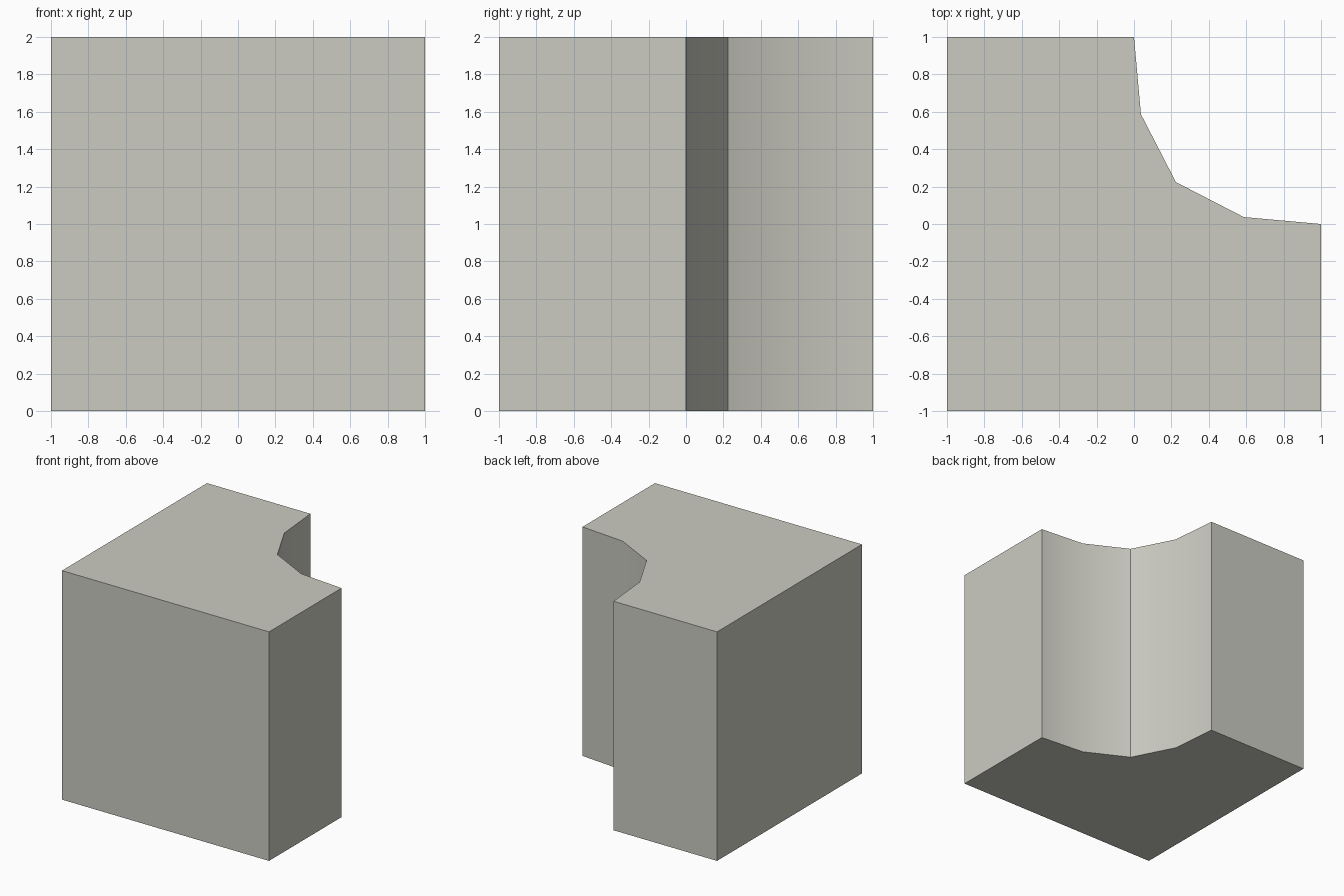
import bpy, bmesh, math

if "Cube" in bpy.data.objects:
    bpy.data.objects.remove(bpy.data.objects["Cube"])

# Half of the concave corner curve, mirrored across the x = y diagonal
half = [(1.0, 0.0), (0.587, 0.037), (0.222, 0.226)]
curve = half[:-1] + [(0.224, 0.224)] + [(y, x) for x, y in reversed(half[:-1])]
profile = [(-1, -1), (1, -1)] + curve + [(-1, 1)]

# Block: extrude the profile upwards
bm = bmesh.new()
base = bm.faces.new([bm.verts.new((x, y, 0)) for x, y in profile])
top = bmesh.ops.extrude_face_region(bm, geom=[base], use_keep_orig=True)
bmesh.ops.translate(bm, vec=(0, 0, 2),
                    verts=[g for g in top["geom"] if isinstance(g, bmesh.types.BMVert)])
bmesh.ops.recalc_face_normals(bm, faces=bm.faces)
mesh = bpy.data.meshes.new("coved_block")
bm.to_mesh(mesh)
bm.free()

block = bpy.data.objects.new("coved_block", mesh)
bpy.context.collection.objects.link(block)

# Single stone grey colour
stone = bpy.data.materials.new("stone_grey")
stone.diffuse_color = (0.60, 0.60, 0.54, 1)
stone.use_nodes = True
stone.node_tree.nodes["Principled BSDF"].inputs["Base Color"].default_value = stone.diffuse_color
mesh.materials.append(stone)

# Smooth the cove but keep its middle crease and the block edges sharp
bpy.context.view_layer.objects.active = block
block.select_set(True)
bpy.ops.object.shade_smooth_by_angle(angle=math.radians(30))
